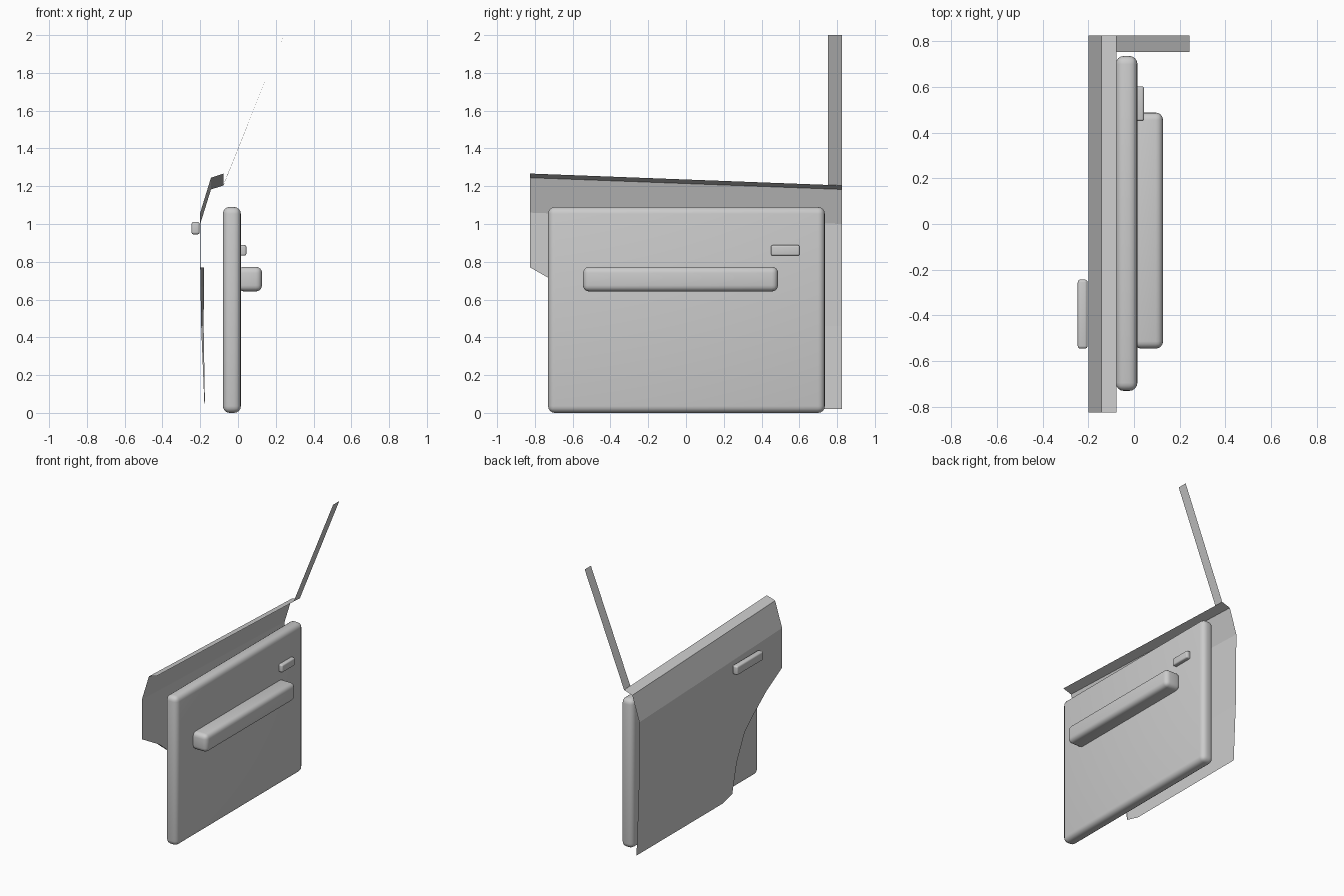
import bpy, bmesh

if "Cube" in bpy.data.objects:
    bpy.data.objects.remove(bpy.data.objects["Cube"])

grey = bpy.data.materials.new("plain_grey")
grey.diffuse_color = (0.6, 0.6, 0.6, 1)
grey.use_nodes = True
grey.node_tree.nodes["Principled BSDF"].inputs["Base Color"].default_value = grey.diffuse_color


def add_object(name, bm):
    me = bpy.data.meshes.new(name)
    bm.to_mesh(me)
    bm.free()
    ob = bpy.data.objects.new(name, me)
    bpy.context.collection.objects.link(ob)
    me.materials.append(grey)
    return ob


def rounded_box(name, lo, hi, radius):
    bm = bmesh.new()
    bmesh.ops.create_cube(bm, size=1)
    for v in bm.verts:
        v.co = [(a + b) / 2 + c * (b - a) for a, b, c in zip(lo, hi, v.co)]
    bmesh.ops.bevel(bm, geom=bm.edges[:], offset=radius, segments=4,
                    profile=0.5, affect='EDGES')
    ob = add_object(name, bm)
    bpy.ops.object.select_all(action='DESELECT')
    ob.select_set(True)
    bpy.context.view_layer.objects.active = ob
    bpy.ops.object.shade_smooth_by_angle(angle=0.6)
    return ob


# Outer skin: stations along y with the lower edge height (wheel arch at front)
stations = [(-0.825, 0.77), (-0.65, 0.67), (-0.48, 0.535), (-0.40, 0.46),
            (-0.32, 0.27), (-0.28, 0.05), (-0.17, 0.02), (0.825, 0.02)]


def skin_x(z):
    if z < 0.46:
        return -0.177 - 0.018 * (z - 0.02) / 0.44
    return -0.195 - 0.005 * min(1, (z - 0.46) / 0.3)


bm = bmesh.new()
columns = []
for y, low in stations:
    t = (y + 0.825) / 1.65
    mid = max(low, 0.46)
    pts = [(skin_x(low), low), (skin_x(mid), mid), (-0.2, 1.06 - 0.06 * t),
           (-0.143, 1.245 - 0.062 * t), (-0.077, 1.267 - 0.063 * t)]
    columns.append([bm.verts.new((x, y, z)) for x, z in pts])
for a, b in zip(columns, columns[1:]):
    for i in range(4):
        bm.faces.new((a[i], a[i + 1], b[i + 1], b[i]))

# Narrow return lip round the wheel arch
arch = [c[0] for c in columns[:6]]
lip = [bm.verts.new((v.co.x + 0.002 + 0.024 * v.co.z, v.co.y, v.co.z)) for v in arch]
for i in range(5):
    bm.faces.new((arch[i], arch[i + 1], lip[i + 1], lip[i]))
bmesh.ops.remove_doubles(bm, verts=bm.verts[:], dist=0.0005)
add_object("outer_skin", bm)

# Leaning window pillar, a thin sheet
bm = bmesh.new()
bm.faces.new([bm.verts.new(p) for p in
              ((-0.077, 0.825, 1.204), (-0.077, 0.753, 1.207),
               (0.242, 0.753, 2.0), (0.242, 0.825, 2.0))])
add_object("window_pillar", bm)

# Inner trim panel, armrest and handles
rounded_box("inner_panel", (-0.08, -0.73, 0.0), (0.015, 0.735, 1.09), 0.036)
rounded_box("armrest", (0.0, -0.545, 0.643), (0.127, 0.487, 0.773), 0.032)
rounded_box("inner_handle", (0.005, 0.45, 0.832), (0.044, 0.602, 0.888), 0.01)
rounded_box("outer_handle", (-0.246, -0.545, 0.945), (-0.203, -0.243, 1.011), 0.012)
